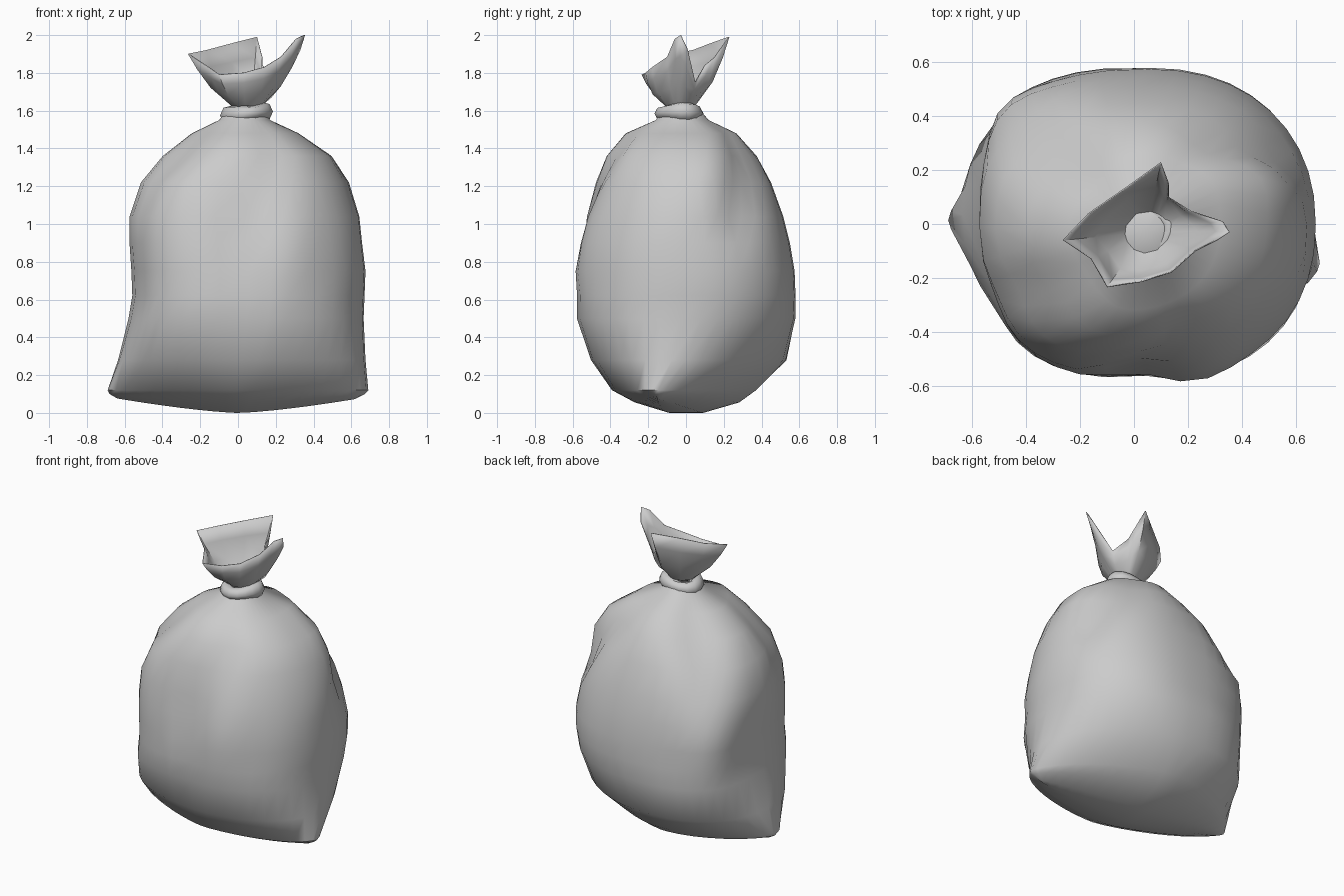
import bpy, math
from mathutils import Vector

N = 40


def add_mesh(name, verts, faces, angle=45):
    me = bpy.data.meshes.new(name)
    me.from_pydata([tuple(v) for v in verts], [], faces)
    me.update()
    ob = bpy.data.objects.new(name, me)
    bpy.context.collection.objects.link(ob)
    bpy.ops.object.select_all(action='DESELECT')
    ob.select_set(True)
    bpy.context.view_layer.objects.active = ob
    bpy.ops.object.shade_smooth_by_angle(angle=math.radians(angle))
    return ob


def bridge(rings, n):
    return [(r * n + i, r * n + (i + 1) % n, (r + 1) * n + (i + 1) % n, (r + 1) * n + i)
            for r in range(rings - 1) for i in range(n)]


def seg_dist(p, a, b):
    t = max(0, min(1, (p - a).dot(b - a) / (b - a).length_squared))
    return (p - a - (b - a) * t).length


# Sack body rings: z, xmin, xmax, ymin, ymax, roundness
RINGS = [
    (0.00, -0.64, 0.62, -0.09, 0.09, 1.4),
    (0.055, -0.68, 0.67, -0.27, 0.28, 1.5),
    (0.12, -0.69, 0.69, -0.39, 0.37, 1.55),
    (0.28, -0.635, 0.675, -0.50, 0.53, 1.9),
    (0.50, -0.58, 0.665, -0.58, 0.58, 2.2),
    (0.62, -0.56, 0.67, -0.58, 0.58, 2.2),
    (0.75, -0.565, 0.675, -0.58, 0.575, 2.2),
    (0.90, -0.575, 0.655, -0.56, 0.55, 2.2),
    (1.04, -0.575, 0.63, -0.53, 0.515, 2.2),
    (1.22, -0.515, 0.57, -0.48, 0.45, 2.1),
    (1.36, -0.40, 0.49, -0.42, 0.375, 2.0),
    (1.48, -0.25, 0.32, -0.31, 0.27, 2.0),
    (1.55, -0.10, 0.17, -0.16, 0.12, 2.0),
    (1.62, -0.05, 0.13, -0.12, 0.06, 2.0),
]
# Creases (positive depth) and ridges (negative): start, end, width, depth
CREASES = [
    ((0.00, -0.57, 0.55), (-0.02, -0.55, 0.85), 0.08, 0.035),    # front fold
    ((-0.02, -0.55, 0.85), (0.20, -0.36, 1.36), 0.09, 0.045),
    ((0.26, -0.56, 0.75), (0.30, -0.48, 1.0), 0.12, -0.02),      # swell beside it
    ((0.28, 0.16, 1.46), (0.52, 0.14, 1.28), 0.10, -0.03),       # right shoulder ridge
    ((0.52, 0.14, 1.28), (0.63, -0.08, 1.02), 0.10, -0.015),
    ((0.25, 0.30, 1.40), (0.54, 0.26, 1.04), 0.10, 0.055),       # pleat behind it
    ((-0.05, -0.32, 1.44), (-0.26, -0.40, 1.22), 0.09, -0.02),   # left shoulder ridge
    ((-0.26, -0.22, 1.42), (-0.46, -0.24, 1.18), 0.11, 0.04),
    ((-0.52, -0.27, 1.1), (-0.54, -0.27, 0.5), 0.14, 0.025),     # flat left side
    ((-0.22, 0.22, 1.44), (-0.42, 0.36, 1.12), 0.15, 0.065),     # flat back shoulder
    ((-0.48, 0.42, 0.85), (-0.48, 0.42, 0.65), 0.16, -0.045),    # back left bulge
]
verts = []
for z, x0, x1, y0, y1, p in RINGS:
    for i in range(N):
        a = 2 * math.pi * i / N
        c, s = math.cos(a), math.sin(a)
        q = p + (0.45 if c < 0 and 0.2 < z < 1.3 else 0)
        ux = math.copysign(abs(c) ** (2 / q), c)
        uy = math.copysign(abs(s) ** (2 / q), s)
        cx, cy = (x0 + x1) / 2, (y0 + y1) / 2
        v = Vector((cx + ux * (x1 - x0) / 2, cy + uy * (y1 - y0) / 2, z))
        t = v.x / 0.69
        v.y -= (0.07 * t * t + 0.10 * t) * max(0, 1 - z / 0.6)
        v.z += 0.085 * abs(t) ** 1.4 * max(0, 1 - z / 0.12)
        inward = Vector((cx - v.x, cy - v.y, 0)).normalized()
        push = sum(d * math.exp(-(seg_dist(v, Vector(A), Vector(B)) / w) ** 2)
                   for A, B, w, d in CREASES)
        verts.append(v + inward * push * (1 if z < 1.5 else 0))
faces = bridge(len(RINGS), N)
# Strips across the base, joining front half to back half
faces += [(i, N - i, N - i - 1, i + 1) for i in range(1, N // 2 - 1)]
faces += [(0, N - 1, 1), (N // 2 - 1, N // 2 + 1, N // 2)]
add_mesh("sack_body", verts, faces, 55)

# Lumpy knot ring around the neck
M, K = 16, 7
verts = []
for i in range(M):
    a = 2 * math.pi * i / M
    r = 0.092 + 0.008 * math.sin(3 * a)
    h = 0.045 + 0.008 * math.sin(2 * a + 1)
    for k in range(K):
        b = 2 * math.pi * k / K
        d = r + 0.048 * math.cos(b)
        verts.append((0.045 + d * math.cos(a), -0.03 + d * 0.93 * math.sin(a),
                      1.585 + h * math.sin(b) + 0.01 * math.cos(a)))
faces = [(i * K + k, ((i + 1) % M) * K + k, ((i + 1) % M) * K + (k + 1) % K, i * K + (k + 1) % K)
         for i in range(M) for k in range(K)]
add_mesh("neck_knot", verts, faces, 60)

# Flared open top with ragged rim, counter-clockwise from the right peak
RIM = [
    (0.355, -0.03, 2.00), (0.33, 0.01, 1.92), (0.21, 0.05, 1.75), (0.13, 0.10, 1.84),
    (0.13, 0.15, 1.88), (0.10, 0.23, 1.99), (-0.04, 0.13, 1.955), (-0.17, 0.04, 1.92),
    (-0.265, -0.06, 1.90), (-0.16, -0.13, 1.83), (-0.10, -0.235, 1.79),
    (0.03, -0.215, 1.80), (0.14, -0.18, 1.83), (0.23, -0.10, 1.885), (0.31, -0.06, 1.98),
]
n = len(RIM)
verts = []
for t, bulge in ((0, 0), (0.35, 0.03), (0.7, 0.02), (1, 0)):
    for i, p in enumerate(RIM):
        top = Vector(p)
        a = math.atan2(top.y + 0.03, top.x - 0.045)
        out = Vector((math.cos(a), math.sin(a), 0))
        base = Vector((0.045, -0.03, 1.625)) + out * 0.08
        verts.append(base.lerp(top, t) + out * bulge)
# The gathered floor closes the throat
floor = len(verts)
verts.append(Vector((0.045, -0.03, 1.65)))
faces = bridge(4, n) + [(floor, i, (i + 1) % n)[::-1] for i in range(n)]
tail = add_mesh("open_top", verts, faces, 50)
sol = tail.modifiers.new("thin_sheet", 'SOLIDIFY')
sol.thickness = 0.005
sol.offset = -1
